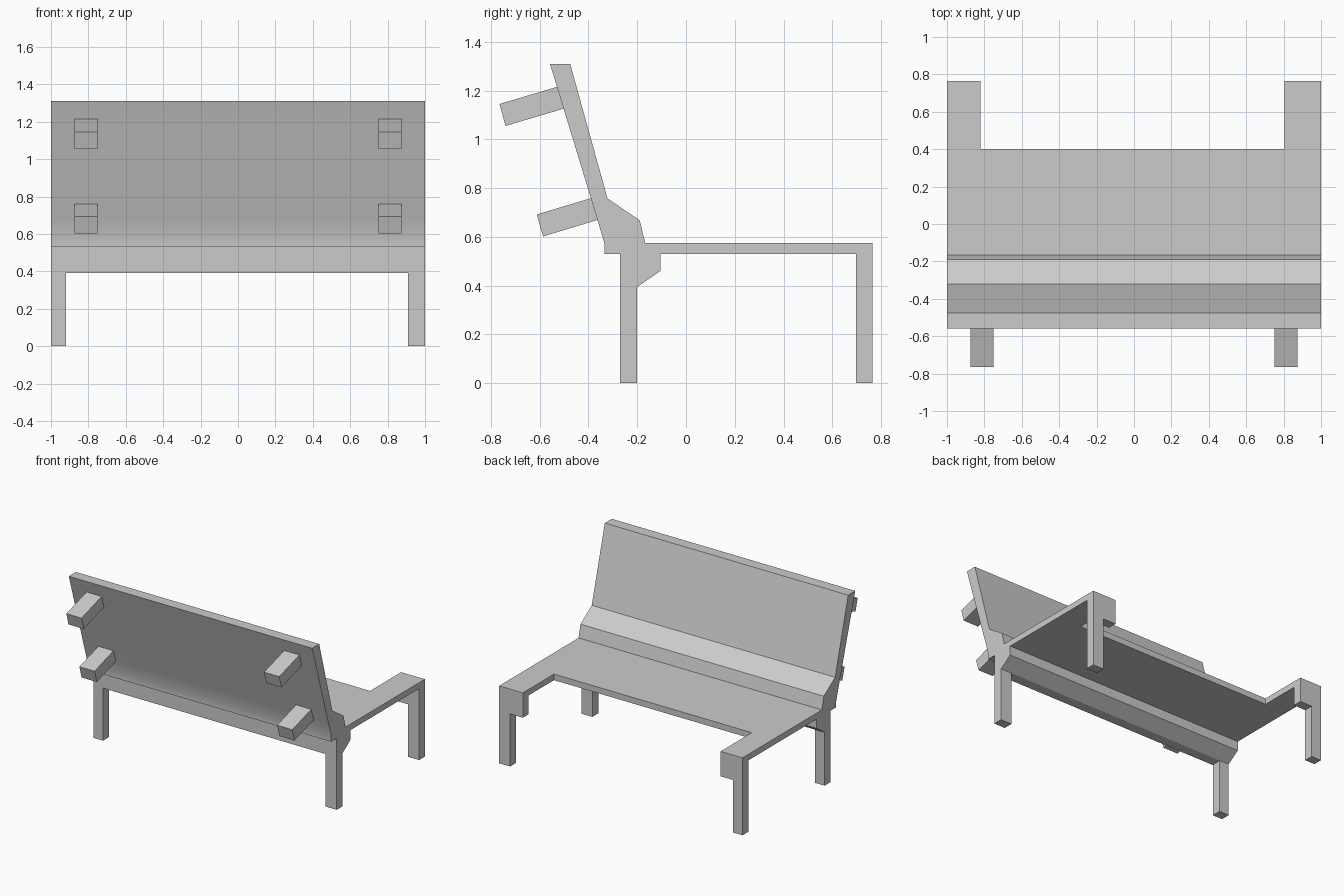
import bpy, bmesh, math
from mathutils import Vector

if "Cube" in bpy.data.objects:
    bpy.data.objects.remove(bpy.data.objects["Cube"])

grey = bpy.data.materials.new("plain_grey")
grey.use_nodes = True
grey.diffuse_color = (0.6, 0.6, 0.6, 1)
grey.node_tree.nodes["Principled BSDF"].inputs["Base Color"].default_value = (0.6, 0.6, 0.6, 1)


def extrude(name, base, move):
    """Sweep a flat outline along a vector into a closed solid."""
    bm = bmesh.new()
    face = bm.faces.new([bm.verts.new(p) for p in base])
    out = bmesh.ops.extrude_face_region(bm, geom=[face])
    verts = [g for g in out["geom"] if isinstance(g, bmesh.types.BMVert)]
    bmesh.ops.translate(bm, verts=verts, vec=Vector(move))
    bmesh.ops.recalc_face_normals(bm, faces=bm.faces)
    mesh = bpy.data.meshes.new(name)
    bm.to_mesh(mesh)
    bm.free()
    mesh.materials.append(grey)
    obj = bpy.data.objects.new(name, mesh)
    bpy.context.collection.objects.link(obj)
    return obj


def side_solid(name, outline, x0, x1):
    """Extrude a (y, z) outline from x0 to x1."""
    return extrude(name, [(x0, y, z) for y, z in outline], (x1 - x0, 0, 0))


def box(name, x0, x1, y0, y1, z0, z1):
    return side_solid(name, [(y0, z0), (y1, z0), (y1, z1), (y0, z1)], x0, x1)


# Slanted backrest with its lower wedge and the rail beneath
backrest = side_solid("backrest", [
    (-0.558, 1.31), (-0.475, 1.31), (-0.322, 0.758), (-0.19, 0.668),
    (-0.167, 0.575), (-0.105, 0.53), (-0.105, 0.46), (-0.2, 0.395),
    (-0.27, 0.39), (-0.27, 0.53), (-0.335, 0.53), (-0.335, 0.575),
    (-0.366, 0.68)], -1, 1)

# Soften only the shallow bend at the foot of the backrest
bpy.context.view_layer.objects.active = backrest
backrest.select_set(True)
bpy.ops.object.shade_smooth_by_angle(angle=math.radians(20))

# Seat board, with an arm reaching out at each end
SEAT_BOTTOM, SEAT_TOP = 0.53, 0.575
plan = [(-1, -0.18), (1, -0.18), (1, 0.765), (0.805, 0.765),
        (0.805, 0.4), (-0.82, 0.4), (-0.82, 0.765), (-1, 0.765)]
extrude("seat", [(x, y, SEAT_BOTTOM) for x, y in plan],
        (0, 0, SEAT_TOP - SEAT_BOTTOM))

# Legs, and the drop block under the end of each arm
for side, leg, arm in (("right", (-1, -0.92), (-1, -0.82)),
                       ("left", (0.91, 1), (0.805, 1))):
    box(side + "_rear_leg", *leg, -0.27, -0.2, 0, 0.45)
    box(side + "_front_leg", *leg, 0.697, 0.765, 0, 0.45)
    box(side + "_arm_block", *arm, 0.697, 0.765, 0.39, 0.55)

# Four pegs square to the back of the backrest
pegs = {
    "upper": [(-0.52, 1.218), (-0.765, 1.145), (-0.74, 1.055), (-0.495, 1.128)],
    "lower": [(-0.38, 0.762), (-0.612, 0.692), (-0.586, 0.602), (-0.355, 0.672)],
}
for level, outline in pegs.items():
    for side, x0 in (("right", -0.875), ("left", 0.75)):
        side_solid(f"{level}_{side}_peg", outline, x0, x0 + 0.125)
